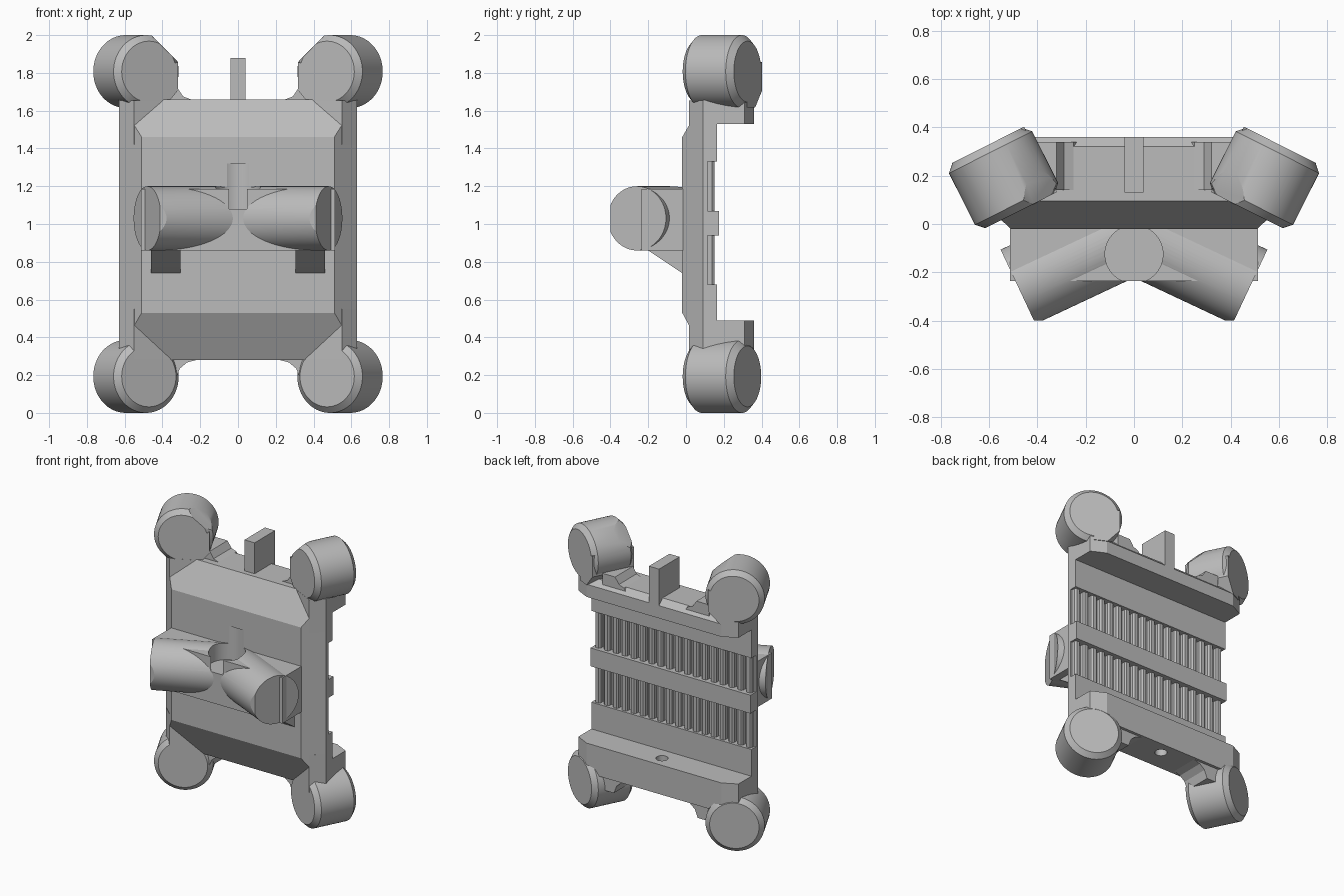
import bpy, bmesh, math
from mathutils import Vector, Matrix

old = bpy.data.objects.get("Cube")
if old:
    bpy.data.objects.remove(old, do_unlink=True)

grey = bpy.data.materials.new("plain_grey")
grey.use_nodes = True
grey.diffuse_color = (0.5, 0.5, 0.5, 1)
grey.node_tree.nodes["Principled BSDF"].inputs["Base Color"].default_value = (0.5, 0.5, 0.5, 1)

X, Y, Z = Vector((1, 0, 0)), Vector((0, 1, 0)), Vector((0, 0, 1))
parts = []


def finish(name, bm):
    bmesh.ops.recalc_face_normals(bm, faces=bm.faces)
    mesh = bpy.data.meshes.new(name)
    bm.to_mesh(mesh)
    bm.free()
    mesh.materials.append(grey)
    obj = bpy.data.objects.new(name, mesh)
    bpy.context.scene.collection.objects.link(obj)
    parts.append(obj)
    return obj


def prism(name, pts, u, v, start, sweep):
    """Polygon in the u, v plane swept along a vector."""
    bm = bmesh.new()
    face = bm.faces.new([bm.verts.new(start + u * a + v * b) for a, b in pts])
    out = bmesh.ops.extrude_face_region(bm, geom=[face])
    bmesh.ops.translate(bm, vec=sweep, verts=[e for e in out["geom"] if isinstance(e, bmesh.types.BMVert)])
    return finish(name, bm)


def along_x(name, pts, a, b):
    return prism(name, pts, Y, Z, X * a, X * (b - a))


def along_y(name, pts, a, b):
    return prism(name, pts, X, Z, Y * a, Y * (b - a))


def along_z(name, pts, a, b):
    return prism(name, pts, X, Y, Z * a, Z * (b - a))


def rect(a, b, c, d):
    return [(a, c), (b, c), (b, d), (a, d)]


def rod(name, p, q, r, chamfer=0, sides=64):
    """Cylinder between two points, with optional chamfered rims."""
    p, q = Vector(p), Vector(q)
    bm = bmesh.new()
    bmesh.ops.create_cone(bm, cap_ends=True, segments=sides, radius1=r, radius2=r, depth=(q - p).length)
    if chamfer:
        rims = [e for e in bm.edges if abs(e.verts[0].co.z - e.verts[1].co.z) < 1e-5]
        bmesh.ops.bevel(bm, geom=rims, offset=chamfer, segments=1, affect='EDGES')
    turn = (q - p).to_track_quat('Z', 'Y').to_matrix().to_4x4()
    bm.transform(Matrix.Translation((p + q) / 2) @ turn)
    return finish(name, bm)


def combine(obj, others, op='DIFFERENCE'):
    """Apply booleans one after another and remove the tools."""
    for other in others:
        mod = obj.modifiers.new("bool", 'BOOLEAN')
        mod.operation, mod.object, mod.solver = op, other, 'EXACT'
        bpy.context.view_layer.update()
        ev = obj.evaluated_get(bpy.context.evaluated_depsgraph_get())
        mesh = bpy.data.meshes.new_from_object(ev)
        obj.modifiers.clear()
        obj.data = mesh
        parts.remove(other)
        bpy.data.objects.remove(other, do_unlink=True)


def flip(pts, s):
    return [(a * s, b) for a, b in pts]


# Main plate with back rails, tooth beds and centre bar
half = [(0.165, 0.49), (0.165, 0.68), (0.115, 0.68), (0.115, 0.94), (0.175, 0.94)]
upper = [(0.175, 1.07), (0.115, 1.07), (0.115, 1.33), (0.165, 1.33), (0.165, 1.53)]
profile = ([(-0.02, 1.46), (-0.02, 0.53), (0.115, 0.28), (0.36, 0.28), (0.36, 0.49)] + half + upper
           + [(0.36, 1.53), (0.36, 1.62), (0.32, 1.66), (0.095, 1.66)])
plate = along_x("main_plate", profile, -0.63, 0.63)
cutters = []
for s in (-1, 1):
    cutters.append(along_z("side_cut", flip([(0.499, -0.03), (0.641, 0.1), (0.8, 0.1), (0.8, -0.03)], s), 0, 2))
    cutters.append(along_z("rail_cut", flip([(0.51, 0.37), (0.65, 0.3), (0.8, 0.37)], s), 0, 2))
    for z in (0.625, 1.39):
        cutters.append(rod("bolt_hole", (s * 0.38, -0.2, z), (s * 0.38, 0.3, z), 0.065))
        cutters.append(rod("bolt_recess", (s * 0.38, -0.2, z), (s * 0.38, 0.03, z), 0.117))
cutters.append(rod("driver_pocket", (0, -0.125, 1.08), (0, -0.125, 1.32), 0.12))
cutters.append(rod("rail_hole", (0, 0.27, 0.2), (0, 0.27, 0.6), 0.04))
combine(plate, cutters)

# Belt teeth on the back
tooth = [(-0.022, 0.1), (0.022, 0.1), (0.022, 0.138), (0.012, 0.15), (-0.012, 0.15), (-0.022, 0.138)]
for z in (0.675, 1.065):
    for i in range(18):
        x = (i - 8.5) * 0.07
        along_z("belt_tooth", [(x + a, b) for a, b in tooth], z, z + 0.27)

# Top tab
along_z("top_tab", rect(-0.04, 0.04, 0.13, 0.36), 1.6, 1.88)

# Four angled corner bosses with their arms
for s in (-1, 1):
    axis = Vector((s * 0.45, 0.893, 0))
    inward = Vector((-s * 0.893, 0.45, 0))
    for z in (0.193, 1.807):
        top = z > 1
        front = Vector((s * 0.472, 0.055, z))
        back = front + axis * 0.303
        boss = rod("corner_boss", front, back, 0.193, 0.032)
        if top:
            web = prism("boss_web", [(0, 0), (0.172, 0.05), (0.172, -0.1), (0.09, -0.19), (0, -0.19)],
                        inward, Z, front, axis * 0.303)
            combine(boss, [web], 'UNION')
            combine(boss, [along_y("slant_cut", flip([(0.47, 2.01), (0.2, 2.01), (0.2, 1.74)], s), -0.2, 0.6)])
            fillet = [(0.42, 1.63), (0.23, 1.63), (0.25, 1.66), (0.29, 1.675), (0.32, 1.72), (0.42, 1.72)]
        else:
            fillet = [(0.42, 0.3), (0.22, 0.3), (0.22, 0.28), (0.27, 0.267), (0.308, 0.235), (0.33, 0.18), (0.42, 0.18)]
        combine(boss, [rod("axle_hole", front - axis * 0.1, back + axis * 0.1, 0.044)])
        along_y("boss_fillet", flip(fillet, s), 0.14, 0.34)
        arm = [(0.35, 0.115), (0.55, 0.015), (0.63, 0.09), (0.63, 0.15), (0.35, 0.15)]
        along_z("boss_arm", flip(arm, s), *((1.42, 1.655) if top else (0.285, 0.55)))

# Front mount: block with two splayed barrels
mount = along_x("front_mount", rect(-0.235, 0, 0.86, 1.185), -0.513, 0.513)
tools = []
for s in (-1, 1):
    end = Vector((s * 0.48, -0.26, 1.03))
    out = Vector((s * 0.905, -0.425, 0))
    combine(mount, [rod("barrel", end - out * 0.5, end, 0.17)], 'UNION')
    tools.append(rod("barrel_hole", end - out * 0.2, end + out * 0.1, 0.043))
    # Gusset under each barrel
    along_x("gusset", [(-0.2, 0.87), (0, 0.87), (0, 0.73), (-0.02, 0.74), (-0.2, 0.86)], s * 0.305, s * 0.46)
tools.append(along_z("nose_trim", rect(-1, 1, -0.6, -0.4), 0.5, 1.5))
tools.append(rod("driver_pocket", (0, -0.125, 1.08), (0, -0.125, 1.32), 0.12))
combine(mount, tools)

# Smooth round surfaces, keep sharp edges
bpy.ops.object.select_all(action='DESELECT')
for obj in parts:
    obj.select_set(True)
bpy.context.view_layer.objects.active = plate
bpy.ops.object.shade_smooth_by_angle(angle=math.radians(25))
